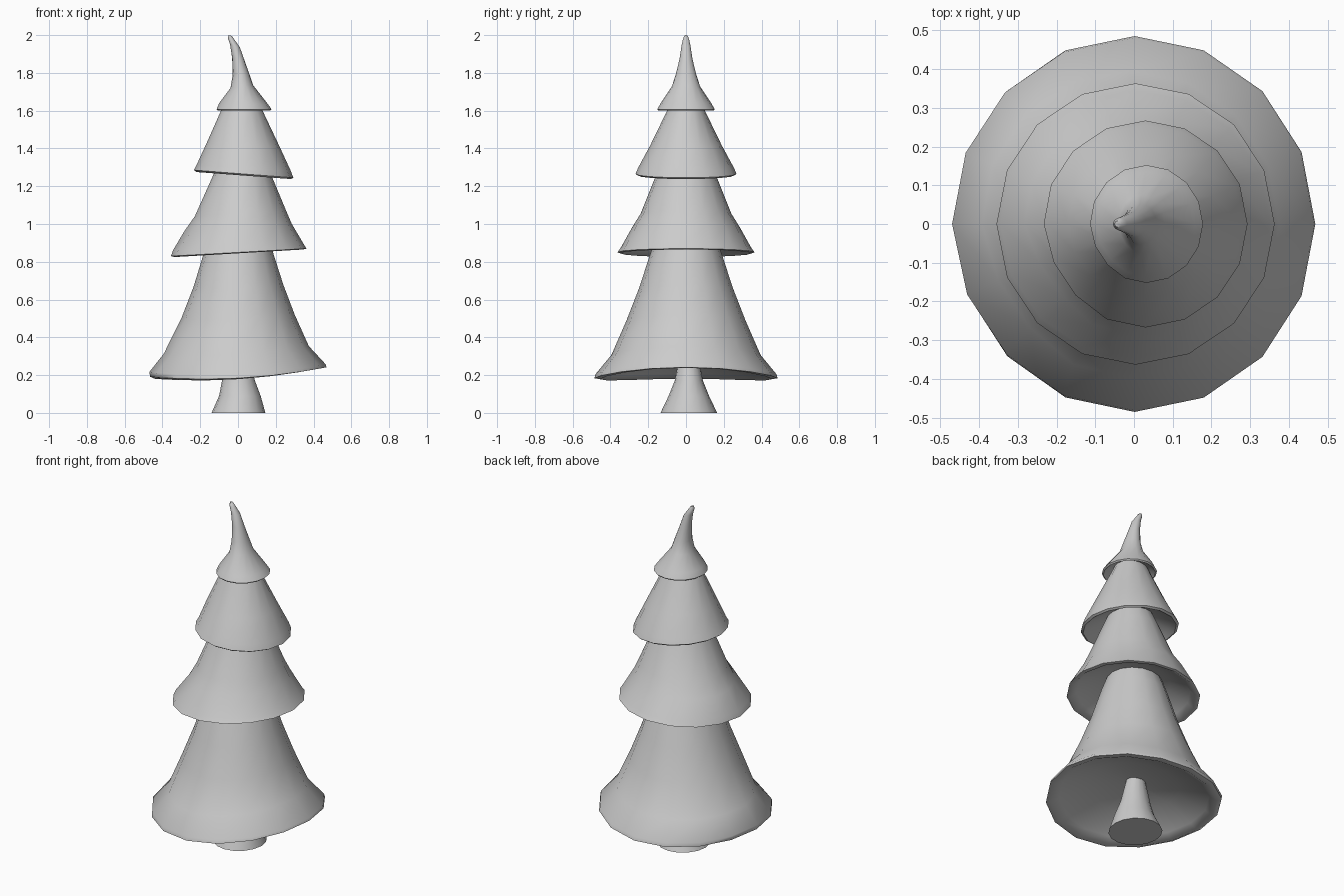
import bpy, bmesh, math


def loft(name, rings, sides=16, dent=0.0, dent_z=0.0, sag=0.0, cy=0.0):
    """Skin tilted oval rings: (x left, z left, x right, z right, y radius)."""
    bm = bmesh.new()
    loops = []
    for xl, zl, xr, zr, ry in rings:
        loop = []
        cx, rx = (xl + xr) / 2, (xr - xl) / 2
        for i in range(sides):
            a = 2 * math.pi * i / sides
            c, s = math.cos(a), math.sin(a)
            z = (zl + zr) / 2 + (zr - zl) / 2 * c
            # soft dent on the front left, and a gently wavy hem
            away = math.atan2(math.sin(a - math.radians(215)), math.cos(a - math.radians(215)))
            k = 1 - dent * math.exp(-(away / 0.4) ** 2 - ((z - dent_z) / 0.07) ** 2)
            z += sag * math.cos(2 * a) * rx
            loop.append(bm.verts.new((cx + rx * k * c, cy + ry * k * s, z)))
        loops.append(loop)
    for a, b in zip(loops, loops[1:]):
        for i in range(sides):
            j = (i + 1) % sides
            bm.faces.new((a[i], a[j], b[j], b[i]))
    bm.faces.new(loops[0][::-1])
    bm.faces.new(loops[-1])
    bmesh.ops.recalc_face_normals(bm, faces=bm.faces)
    me = bpy.data.meshes.new(name)
    bm.to_mesh(me)
    bm.free()
    ob = bpy.data.objects.new(name, me)
    bpy.context.collection.objects.link(ob)
    bpy.ops.object.select_all(action='DESELECT')
    ob.select_set(True)
    bpy.context.view_layer.objects.active = ob
    bpy.ops.object.shade_smooth_by_angle(angle=math.radians(60))
    return ob


# Trunk, flared at the foot
loft("trunk", [
    (-.14, 0, .145, 0, .15),
    (-.10, .09, .12, .09, .107),
    (-.085, .17, .09, .17, .075),
    (-.05, .33, .05, .33, .045)], cy=.015)

# Each tier runs from its shallow hollow underside, round the hem, up to its top
loft("bottom_tier", [
    (-.04, .31, .04, .31, .04),
    (-.25, .27, .25, .30, .25),
    (-.40, .195, .40, .245, .41),
    (-.44, .165, .445, .223, .455),
    (-.465, .175, .468, .225, .485),
    (-.47, .20, .465, .24, .48),
    (-.395, .30, .375, .34, .395),
    (-.30, .49, .30, .51, .315),
    (-.235, .66, .24, .67, .25),
    (-.175, .86, .18, .86, .185),
    (-.14, .97, .14, .97, .14)], dent=.06, dent_z=.29, sag=.035)

loft("second_tier", [
    (-.03, .96, .03, .96, .03),
    (-.20, .92, .20, .94, .20),
    (-.30, .855, .31, .89, .31),
    (-.335, .825, .345, .865, .35),
    (-.355, .83, .363, .87, .363),
    (-.345, .86, .35, .89, .345),
    (-.285, .965, .285, 1.0, .285),
    (-.23, 1.04, .255, 1.07, .24),
    (-.135, 1.25, .18, 1.25, .162),
    (-.08, 1.37, .13, 1.37, .11)], dent=.10, dent_z=.97)

loft("third_tier", [
    (.0, 1.36, .06, 1.36, .03),
    (-.12, 1.33, .17, 1.31, .15),
    (-.19, 1.295, .24, 1.265, .22),
    (-.22, 1.275, .28, 1.238, .255),
    (-.234, 1.285, .293, 1.245, .267),
    (-.222, 1.31, .28, 1.28, .255),
    (-.17, 1.42, .22, 1.41, .19),
    (-.09, 1.60, .13, 1.60, .10),
    (-.05, 1.69, .09, 1.69, .06)], dent=.06, dent_z=1.33)

# Top tier ends in a bent tip
loft("top_tier", [
    (.0, 1.66, .05, 1.66, .025),
    (-.085, 1.62, .15, 1.62, .12),
    (-.105, 1.60, .17, 1.60, .145),
    (-.114, 1.607, .178, 1.607, .152),
    (-.10, 1.64, .158, 1.635, .135),
    (-.04, 1.72, .08, 1.735, .075),
    (-.028, 1.79, .058, 1.80, .053),
    (-.031, 1.88, .033, 1.87, .034),
    (-.042, 1.95, .01, 1.935, .024),
    (-.054, 1.985, -.018, 1.975, .016),
    (-.05, 2.0, -.032, 1.995, .008)], dent=.05, dent_z=1.66)
